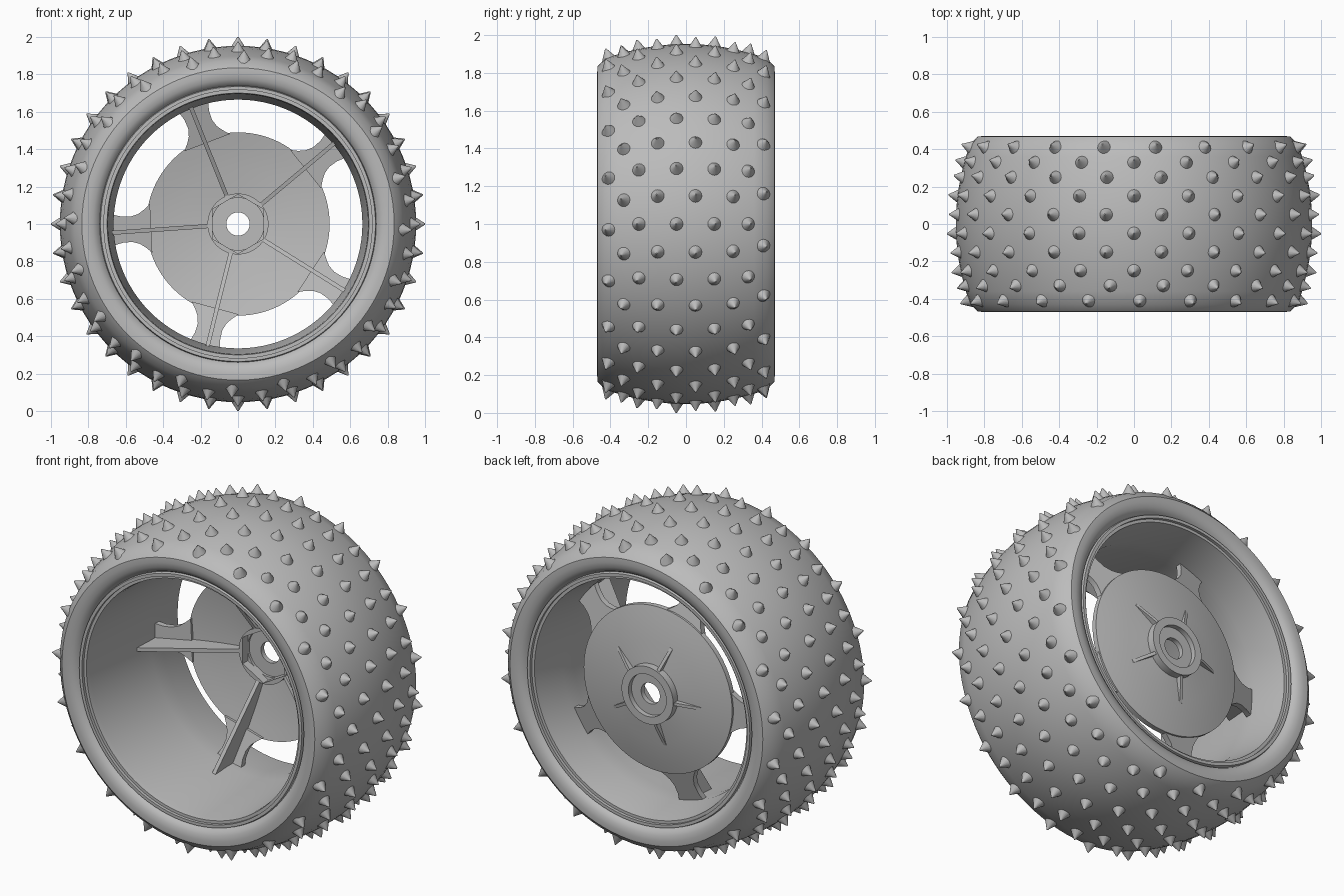
import bpy, bmesh, math
from mathutils import Matrix, Vector

if "Cube" in bpy.data.objects:
    bpy.data.objects.remove(bpy.data.objects["Cube"])

grey = bpy.data.materials.new("plain grey")
grey.use_nodes = True
COLOUR = (0.5, 0.5, 0.5, 1)
grey.diffuse_color = COLOUR
grey.node_tree.nodes["Principled BSDF"].inputs["Base Color"].default_value = COLOUR

SPOKES = [math.radians(40 + 72 * k) for k in range(5)]


def polar(r, angle, y):
    """Point on the wheel: radius, angle in the front view, depth."""
    return Vector((r * math.cos(angle), y, 1 + r * math.sin(angle)))


def finish(name, bm, smooth=35):
    bmesh.ops.recalc_face_normals(bm, faces=bm.faces)
    mesh = bpy.data.meshes.new(name)
    bm.to_mesh(mesh)
    bm.free()
    mesh.materials.append(grey)
    obj = bpy.data.objects.new(name, mesh)
    bpy.context.collection.objects.link(obj)
    bpy.ops.object.select_all(action="DESELECT")
    obj.select_set(True)
    bpy.context.view_layer.objects.active = obj
    bpy.ops.object.shade_smooth_by_angle(angle=math.radians(smooth))
    return obj


def hexagon(angle):
    """Radius factor of a hexagon with a corner at the top."""
    a = (angle - math.pi / 2) % (math.pi / 3) - math.pi / 6
    return math.cos(math.pi / 6) / math.cos(a)


def lathe(name, profile, steps=96, hex_points=()):
    """Revolve a closed (radius, y) profile about the axle."""
    bm = bmesh.new()
    rings = []
    for s in range(steps):
        a = math.tau * s / steps
        rings.append([bm.verts.new(polar(r * (hexagon(a) if i in hex_points else 1), a, y))
                      for i, (r, y) in enumerate(profile)])
    n = len(profile)
    for s in range(steps):
        a, b = rings[s], rings[(s + 1) % steps]
        for i in range(n):
            j = (i + 1) % n
            bm.faces.new((a[i], a[j], b[j], b[i]))
    return finish(name, bm)


def prism(bm, front, back):
    """Solid between two matching outlines."""
    f = [bm.verts.new(p) for p in front]
    b = [bm.verts.new(p) for p in back]
    bm.faces.new(f)
    bm.faces.new(b[::-1])
    for i in range(len(f)):
        j = (i + 1) % len(f)
        bm.faces.new((f[i], b[i], b[j], f[j]))


def mirrored(half):
    """Front half of a profile followed by its reflection at the back."""
    return half + [(r, -y) for r, y in reversed(half)]


# Tyre: crowned tread with a rounded lip rolling in to the rim
def tread_radius(y):
    return 0.953 - 0.42 * y * y


lip = [(0.70, -0.36), (0.735, -0.425), (0.75, -0.45), (0.775, -0.464), (0.805, -0.47), (0.835, -0.468)]
crown = [(tread_radius(y), y) for y in (-0.43, -0.36, -0.28, -0.19, -0.1, -0.03)]
lathe("tyre", mirrored(lip + crown))

# Tread spikes: ten staggered rows of twenty, standing on the surface
ROWS = [(-0.41, -2), (-0.33, 8), (-0.25, 0), (-0.15, 9), (-0.05, 0),
        (0.05, 9), (0.15, 0), (0.25, 9), (0.33, 0), (0.41, 10.5)]
bm = bmesh.new()
for y, phase in ROWS:
    for k in range(20):
        a = math.radians(phase + 18 * k)
        normal = Vector((math.cos(a), 0.84 * y, math.sin(a))).normalized()
        place = Matrix.Translation(polar(tread_radius(y), a, y) + normal * 0.018)
        turn = normal.to_track_quat("Z", "Y").to_matrix().to_4x4()
        bmesh.ops.create_cone(bm, cap_ends=True, segments=16, radius1=0.042, radius2=0.003,
                              depth=0.062, matrix=place @ turn)
finish("tread_spikes", bm, 45)

# Rim: stepped flanges and a barrel that narrows to the spokes
flange = [(0.74, -0.43), (0.735, -0.448), (0.717, -0.448), (0.717, -0.43), (0.70, -0.43), (0.695, -0.40)]
lathe("rim_barrel", flange + [(0.665, 0.12), (0.665, 0.22)] + [(r, -y) for r, y in reversed(flange)])

# Centre disc: thin dome bulging to the back
lathe("centre_disc", [(0.49, 0.235), (0.42, 0.25), (0.3, 0.272), (0.14, 0.29),
                      (0.14, 0.325), (0.3, 0.305), (0.42, 0.282), (0.49, 0.265)])

# Hub: hexagonal pocket in front, round collar behind, axle hole through
lathe("hub", [(0.163, 0.24), (0.158, 0.24), (0.158, 0.305), (0.062, 0.305), (0.062, 0.335),
              (0.125, 0.335), (0.125, 0.365), (0.17, 0.365), (0.17, 0.29), (0.163, 0.29)],
      steps=48 * 2, hex_points=(1, 2))

# Spoke plates: flared at both ends, leaning forward to the barrel
OUTLINE = [(0.465, 0.13), (0.50, 0.10), (0.53, 0.08), (0.57, 0.068), (0.62, 0.07), (0.675, 0.085)]
bm = bmesh.new()
for a in SPOKES:
    a -= math.radians(1.2)
    side = Vector((-math.sin(a), 0, math.cos(a)))
    edge = [(r, w) for r, w in OUTLINE] + [(r, -w) for r, w in reversed(OUTLINE)]
    sheets = [[polar(r, a, y - 0.3 * (r - 0.465)) + side * w for r, w in edge]
              for y in (0.225, 0.26)]
    prism(bm, *sheets)
finish("spoke_plates", bm)


# Ribs: thin webs lying in planes through the axle
def ribs(name, outline, half):
    bm = bmesh.new()
    for a in SPOKES:
        side = Vector((-math.sin(a), 0, math.cos(a))) * half
        prism(bm, [polar(r, a, y) - side for r, y in outline],
              [polar(r, a, y) + side for r, y in outline])
    finish(name, bm)


ribs("front_ribs", [(0.158, 0.245), (0.68, 0.0), (0.68, 0.19), (0.47, 0.25), (0.158, 0.3)], 0.011)
ribs("back_ribs", [(0.165, 0.355), (0.2, 0.345), (0.31, 0.305), (0.31, 0.29), (0.165, 0.3)], 0.009)
